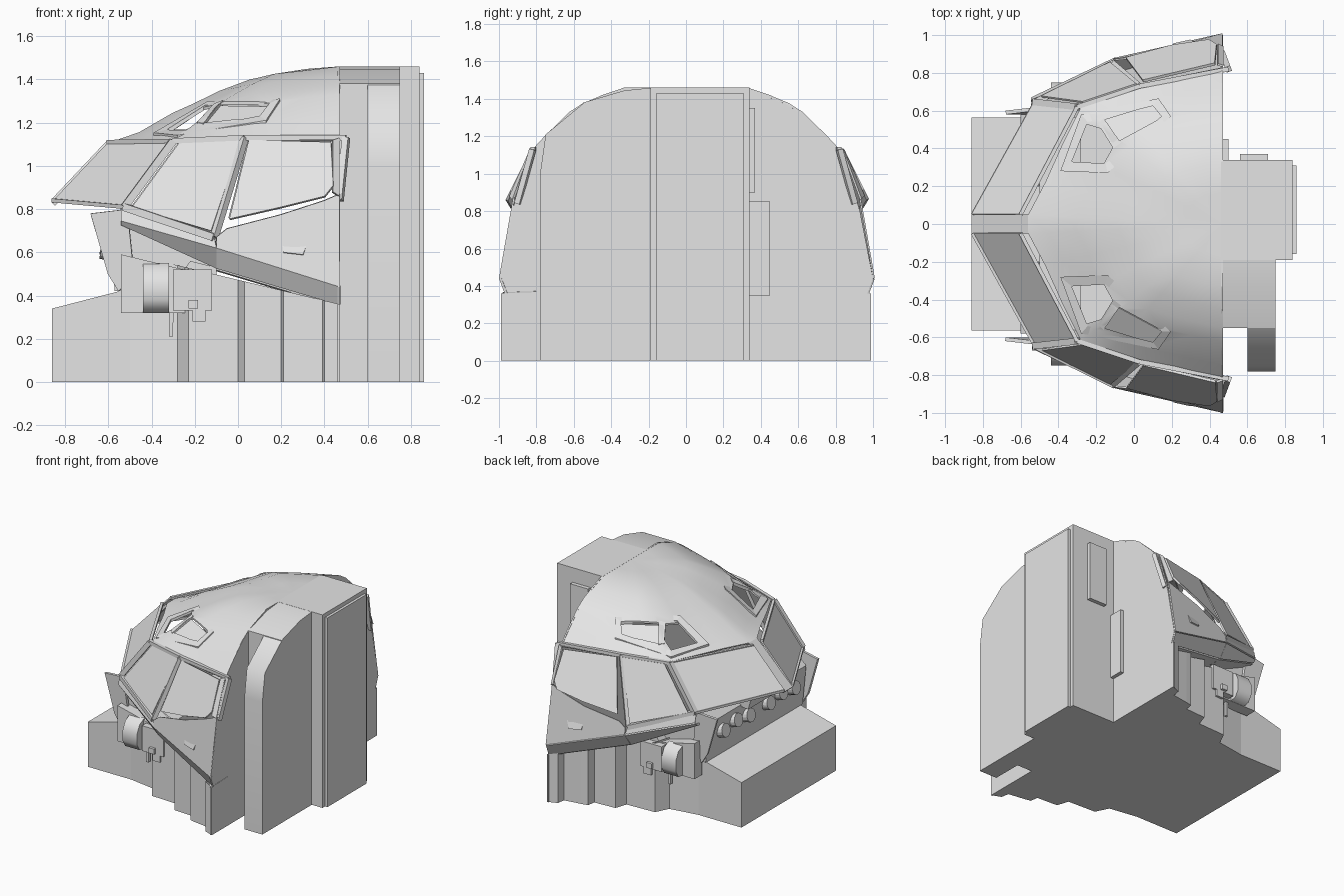
import bpy, bmesh, math
from mathutils import Vector
from mathutils.bvhtree import BVHTree

if "Cube" in bpy.data.objects:
    bpy.data.objects.remove(bpy.data.objects["Cube"])

grey = bpy.data.materials.new("light_grey")
grey.diffuse_color = (0.78, 0.78, 0.78, 1)
grey.use_nodes = True
grey.node_tree.nodes["Principled BSDF"].inputs["Base Color"].default_value = grey.diffuse_color


def mesh(name, verts, faces, fix=True):
    bm = bmesh.new()
    vs = [bm.verts.new(v) for v in verts]
    for f in faces:
        bm.faces.new([vs[i] for i in f])
    if fix:
        bmesh.ops.recalc_face_normals(bm, faces=bm.faces)
    me = bpy.data.meshes.new(name)
    bm.to_mesh(me)
    bm.free()
    me.materials.append(grey)
    ob = bpy.data.objects.new(name, me)
    bpy.context.collection.objects.link(ob)
    return ob


def prism(name, pts, vec):
    """Polygon pushed along a vector."""
    pts, n = [Vector(p) for p in pts], len(pts)
    faces = [list(range(n)), list(range(2 * n - 1, n - 1, -1))]
    faces += [[i, (i + 1) % n, n + (i + 1) % n, n + i] for i in range(n)]
    return mesh(name, pts + [p + Vector(vec) for p in pts], faces)


def box(name, x0, x1, y0, y1, z0, z1):
    return prism(name, [(x0, y0, z0), (x1, y0, z0), (x1, y1, z0), (x0, y1, z0)], (0, 0, z1 - z0))


def flip(pts, s):
    return [(x, y * s, z) for x, y, z in pts]


def plate(name, pts, t=0.012):
    """Flat panel with a small thickness along its own normal."""
    n = (Vector(pts[2]) - Vector(pts[0])).cross(Vector(pts[-1]) - Vector(pts[1])).normalized()
    return prism(name, pts, n * t)


def bar(name, a, b, w=0.03):
    """Square strut between two points."""
    a, b = Vector(a), Vector(b)
    d = (b - a).normalized()
    u = d.cross(Vector((0, 0, 1))).normalized() * w / 2
    v = d.cross(u).normalized() * w / 2
    return prism(name, [a + u + v, a - u + v, a - u - v, a + u - v], b - a)


def cylinder(name, a, axis, r, n=16):
    axis = Vector(axis)
    u = axis.orthogonal().normalized()
    v = axis.normalized().cross(u)
    return prism(name, [Vector(a) + (u * math.cos(k * math.tau / n) + v * math.sin(k * math.tau / n)) * r
                        for k in range(n)], axis)


def smooth(ob, deg=35):
    bpy.ops.object.select_all(action='DESELECT')
    ob.select_set(True)
    bpy.context.view_layer.objects.active = ob
    bpy.ops.object.shade_smooth_by_angle(angle=math.radians(deg))


# Dome roof: window-top outline fanned up to the rear ridge
half = [(.47, .83), (.25, .785), (.02, .73), (-.13, .68), (-.28, .62), (-.38, .42), (-.47, .22), (-.56, .05)]
outline = half + [(x, -y) for x, y in reversed(half)]
rad = [1, .9, .75, .66, .54, .4, .2]
side_f = [0, .26, .62, .76, .88, 1, 1]
nose_f = [0, .10, .36, .48, .66, .82, .94]
verts, faces, m = [], [], len(outline)
for r, fs, fn in zip(rad, side_f, nose_f):
    for x, y in outline:
        w = math.atan2(.47 - x, abs(y)) / (math.pi / 2)
        verts.append((.47 + (x - .47) * r, y * r, 1.12 + .34 * (fs * (1 - w) + fn * w)))
verts.append((.47, 0, 1.46))
for j in range(len(rad) - 1):
    faces += [[j * m + i, j * m + i + 1, (j + 1) * m + i + 1, (j + 1) * m + i] for i in range(m - 1)]
top = (len(rad) - 1) * m
faces += [[top + i, top + i + 1, len(verts) - 1] for i in range(m - 1)]
bvh = BVHTree.FromPolygons(verts, faces)


def on_roof(x, y, lift=0.0):
    hit = bvh.ray_cast(Vector((x, y, 3)), Vector((0, 0, -1)))[0]
    return (x, y, (hit.z if hit else 1.13) + lift)


dome = mesh("dome_roof", verts, faces)
sol = dome.modifiers.new("thickness", 'SOLIDIFY')
sol.thickness = .012

# Eyebrow windows cut through the roof, with raised frames
brow_a = [(-.34, .33), (-.26, .53), (-.16, .50), (-.11, .41), (-.16, .32)]
brow_b = [(-.16, .55), (.10, .63), (.16, .57), (-.08, .44)]
frame = [(-.39, .28), (-.28, .58), (.13, .665), (.195, .57), (-.14, .27)]
inner = [(-.33, .33), (-.245, .54), (.10, .625), (.145, .57), (-.15, .32)]
for s in (1, -1):
    for pts in (brow_a, brow_b):
        cut = prism("eyebrow_cutter", [(x, y * s, 1.0) for x, y in pts], (0, 0, .6))
        cut.hide_render = True
        b = dome.modifiers.new("cut", 'BOOLEAN')
        b.object, b.operation, b.solver = cut, 'DIFFERENCE', 'EXACT'
        bpy.context.view_layer.objects.active = dome
        if len(dome.modifiers) == 2:
            bpy.ops.object.modifier_apply(modifier="thickness")
        bpy.ops.object.modifier_apply(modifier=b.name)
        bpy.data.objects.remove(cut)
    out = [on_roof(x, y * s, .012) for x, y in frame]
    ins = [on_roof(x, y * s, .006) for x, y in inner]
    for i in range(5):
        k = (i + 1) % 5
        prism("eyebrow_frame", [out[i], out[k], ins[k], ins[i]], (0, 0, -.02))
    prism("eyebrow_divider", [on_roof(x, y * s, .006) for x, y in
                              [(-.26, .53), (-.16, .56), (-.07, .43), (-.12, .38)][1:3] +
                              [(-.11, .40), (-.19, .53)]], (0, 0, -.025))
    plate("eyebrow_pane", [on_roof(x, y * s, -.018) for x, y in brow_b], .006)
smooth(dome)

# Rear bulkhead, following the cabin section
sec = [(.99, 0), (.99, .36), (.97, .36), (1.0, .44), (.93, .8), (.89, .93), (.83, 1.12), (.747, 1.21),
       (.62, 1.33), (.45, 1.42), (.33, 1.46)]
sec = sec + [(-y, z) for y, z in reversed(sec)]
prism("rear_bulkhead", [(.46, y, z) for y, z in sec], (.012, 0, 0))

# Entry box, door and lockers behind the bulkhead
box("entry_box", .47, .84, -.19, .34, 0, 1.46)
box("entry_door", .84, .86, -.16, .31, 0, 1.43)
box("low_locker", .47, .50, .34, .45, .35, .85)
box("high_locker", .56, .71, .33, .37, .90, 1.35)
arch = [(-.18, 0), (-.18, 1.46), (-.33, 1.445), (-.55, 1.38)]
smooth(prism("closet_inner", [(.47, y, z) for y, z in arch + [(-.55, 0)]], (.28, 0, 0)))
smooth(prism("closet_outer", [(.6, y, z) for y, z in [(-.54, 0), (-.54, 1.383), (-.75, 1.21), (-.78, 1.0),
                                                      (-.78, 0)]], (.15, 0, 0)), 50)

# Nose block with sloping top
prism("nose_block", [(-.86, -.565, 0), (-.86, -.565, .34), (-.55, -.565, .42), (-.28, -.565, .42),
                     (-.28, -.565, 0)], (0, 1.13, 0))

# Stepped floor tub
steps = [(-.5, .565), (-.28, .60), (-.23, .70), (0, .71), (.03, .80), (.2, .81), (.21, .87), (.26, .88),
         (.39, .90), (.40, .96), (.465, .985)]
tub = steps + [(x, -y) for x, y in reversed(steps)]
n = len(tub)
tv = [(x, y, 0) for x, y in tub] + [(x, y, .36 + (.47 - x) * .24) for x, y in tub]
mesh("floor_tub", tv, [list(range(n))] + [[i, (i + 1) % n, n + (i + 1) % n, n + i]
                                         for i in range(n) if i != n - 1])

# Instrument panel and glareshield
prism("instrument_panel", [(-.57, -.58, .42), (-.60, -.58, .72), (-.53, -.58, .78), (-.50, -.58, .42)], (0, 1.16, 0))
prism("glareshield", [(-.68, -.2, .77), (-.66, -.2, .70), (-.5, -.2, .72), (-.5, -.2, .80)], (0, .4, 0))
for s in (1, -1):
    for y, z in ((.12, .6), (.27, .62), (.42, .6)):
        cylinder("instrument_housing", (-.55, y * s, z), (-.08, 0, .02), .05)
    fin = [(-.68, .60, .78), (-.60, .60, .50), (-.55, .60, .42), (-.48, .60, .5), (-.51, .62, .80)]
    plate("panel_side_fin", flip(fin, s), .02)

    # Windshield, side windows and their frames
    W = dict(a=(-.855, .05, .84), b=(-.60, .05, 1.11), c=(-.30, .62, 1.115), d=(-.525, .645, .81),
             e=(.03, .73, 1.13), f=(-.11, .85, .67), g=(.50, .82, 1.13), h=(.47, .90, .84))
    P = {k: (x, y * s, z) for k, (x, y, z) in W.items()}
    plate("windshield_pane", [P[k] for k in "abcd"], .01)
    plate("front_side_pane", flip([(-.49, .67, .81), (-.27, .64, 1.11), (.015, .735, 1.12), (-.125, .85, .70)], s), .01)
    plate("rear_side_pane", flip([(-.04, .87, .755), (.05, .75, 1.12), (.43, .84, 1.11), (.44, .94, .91),
                                  (.40, .965, .86), (.2, .935, .81)], s), .015)
    for k, w in (("bc", .02), ("ad", .018), ("cd", .035), ("ce", .025), ("df", .035), ("ef", .03),
                 ("eg", .025), ("gh", .03)):
        bar("window_frame", P[k[0]], P[k[1]], w)
    plate("rear_post_panel", flip([(.44, .84, 1.12), (.47, .83, 1.13), (.47, .93, .86), (.44, .945, .88)], s))

    # Sill skin, bulging lower edge and its underside
    plate("front_sill", flip([(-.54, .645, .80), (-.11, .85, .67), (-.1, .87, .62), (-.54, .66, .745)], s))
    plate("side_skin", flip([(-.1, .865, .67), (-.05, .87, .71), (.2, .925, .775), (.40, .93, .84), (.47, .925, .87),
                             (.47, 1.0, .44), (-.1, .87, .62)], s), .01)
    lip = [(-.54, .66, .745), (-.1, .87, .62), (.47, .998, .44)]
    low = [(-.54, .64, .725), (-.1, .80, .525), (.47, .965, .355)]
    inn = [(-.54, .50, .725), (-.1, .62, .53), (.47, .80, .36)]
    for k in (0, 1):
        plate("sill_bulge", flip([lip[k], lip[k + 1], low[k + 1], low[k]], s))
        plate("sill_underside", flip([low[k], low[k + 1], inn[k + 1], inn[k]], s))
    plate("sill_handle", flip([(.2, .915, .68), (.34, .945, .69), (.30, .965, .59), (.21, .945, .60)], s), .012)

    # Inner side wall and console boxes below the front sill
    prism("inner_side_wall", flip([(-.54, .57, .42), (-.54, .57, .73), (-.1, .57, .53), (-.1, .57, .42)], s),
          (0, .02 * s, 0))
    con = [(-.54, .58, .32), (-.54, .58, .59), (-.25, .58, .52), (-.22, .58, .56), (-.1, .58, .53), (-.1, .58, .32)]
    prism("side_console", flip(con, s), (0, .09 * s, 0))
    smooth(prism("console_roll", flip([(-.44, .66, .32), (-.44, .72, .33), (-.44, .75, .38), (-.44, .75, .46),
                                       (-.44, .72, .52), (-.44, .66, .55)], s), (.12, 0, 0)), 60)
    box("console_box", -.30, -.12, min(.6 * s, .72 * s), max(.6 * s, .72 * s), .33, .52)
    box("console_knob", -.23, -.185, min(.7 * s, .74 * s), max(.7 * s, .74 * s), .34, .38)
    box("console_latch", -.21, -.15, min(.66 * s, .72 * s), max(.66 * s, .72 * s), .28, .33)
    bar("console_pipe", (-.31, .63 * s, .21), (-.309, .63 * s, .33), .02)

# Centre post of the windshield
plate("centre_post", [(-.86, -.05, .83), (-.86, .05, .83), (-.56, .05, 1.12), (-.56, -.05, 1.12)], .02)
